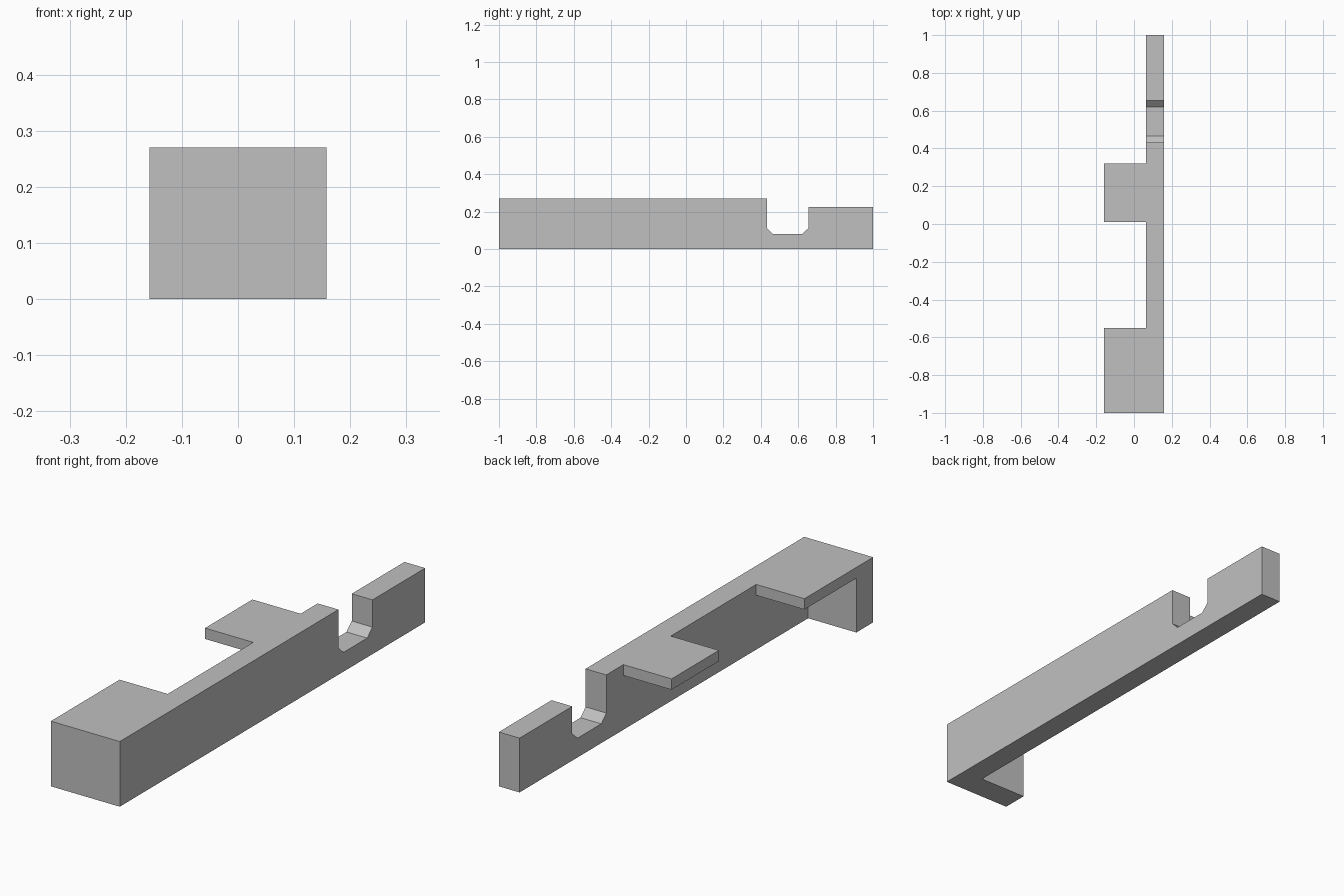
import bpy
import bmesh

cube = bpy.data.objects.get("Cube")
if cube:
    bpy.data.objects.remove(cube, do_unlink=True)

# Single plain grey material
GREY = (0.53, 0.53, 0.53, 1)
grey = bpy.data.materials.new("plain grey")
grey.use_nodes = True
grey.diffuse_color = GREY
grey.node_tree.nodes["Principled BSDF"].inputs["Base Color"].default_value = GREY

LEFT, RIGHT, INNER = -0.158, 0.158, 0.063    # outer sides and inner face of the rail
TOP, SLAB = 0.27, 0.225                      # top and underside of the slabs
BITE = INNER + 0.04                          # how far brackets sink into the rail


def extrude_side_profile(name, points, x0, x1):
    """Extrude a (y, z) outline from x0 to x1."""
    bm = bmesh.new()
    face = bm.faces.new([bm.verts.new((x0, y, z)) for y, z in points])
    grown = bmesh.ops.extrude_face_region(bm, geom=[face])["geom"]
    bmesh.ops.translate(bm, vec=(x1 - x0, 0, 0),
                        verts=[v for v in grown if isinstance(v, bmesh.types.BMVert)])
    bmesh.ops.recalc_face_normals(bm, faces=bm.faces)
    mesh = bpy.data.meshes.new(name)
    bm.to_mesh(mesh)
    bm.free()
    mesh.materials.append(grey)
    obj = bpy.data.objects.new(name, mesh)
    bpy.context.scene.collection.objects.link(obj)
    return obj


# Long rail with a chamfered notch and a lower tail
rail = extrude_side_profile("notched_rail", [
    (-1, 0), (1, 0), (1, SLAB), (0.655, SLAB), (0.655, 0.112), (0.62, 0.08),
    (0.465, 0.08), (0.432, 0.112), (0.432, TOP), (-1, TOP)], INNER, RIGHT)

# Front bracket: upright end wall with a slab folded back from its top
front_bracket = extrude_side_profile("front_bracket", [
    (-1, 0), (-0.89, 0), (-0.89, SLAB), (-0.55, SLAB), (-0.55, TOP), (-1, TOP)],
    LEFT, BITE)

# Middle tab: thin slab flush with the top of the rail
middle_tab = extrude_side_profile("middle_tab", [
    (0.01, SLAB), (0.32, SLAB), (0.32, TOP), (0.01, TOP)], LEFT, BITE)

# Fuse the brackets into the rail
for part in (front_bracket, middle_tab):
    union = rail.modifiers.new("join_" + part.name, 'BOOLEAN')
    union.operation = 'UNION'
    union.solver = 'EXACT'
    union.object = part
bpy.context.view_layer.update()
fused = bpy.data.meshes.new_from_object(
    rail.evaluated_get(bpy.context.evaluated_depsgraph_get()))
rail.modifiers.clear()
rail.data = fused
for part in (front_bracket, middle_tab):
    bpy.data.objects.remove(part, do_unlink=True)
